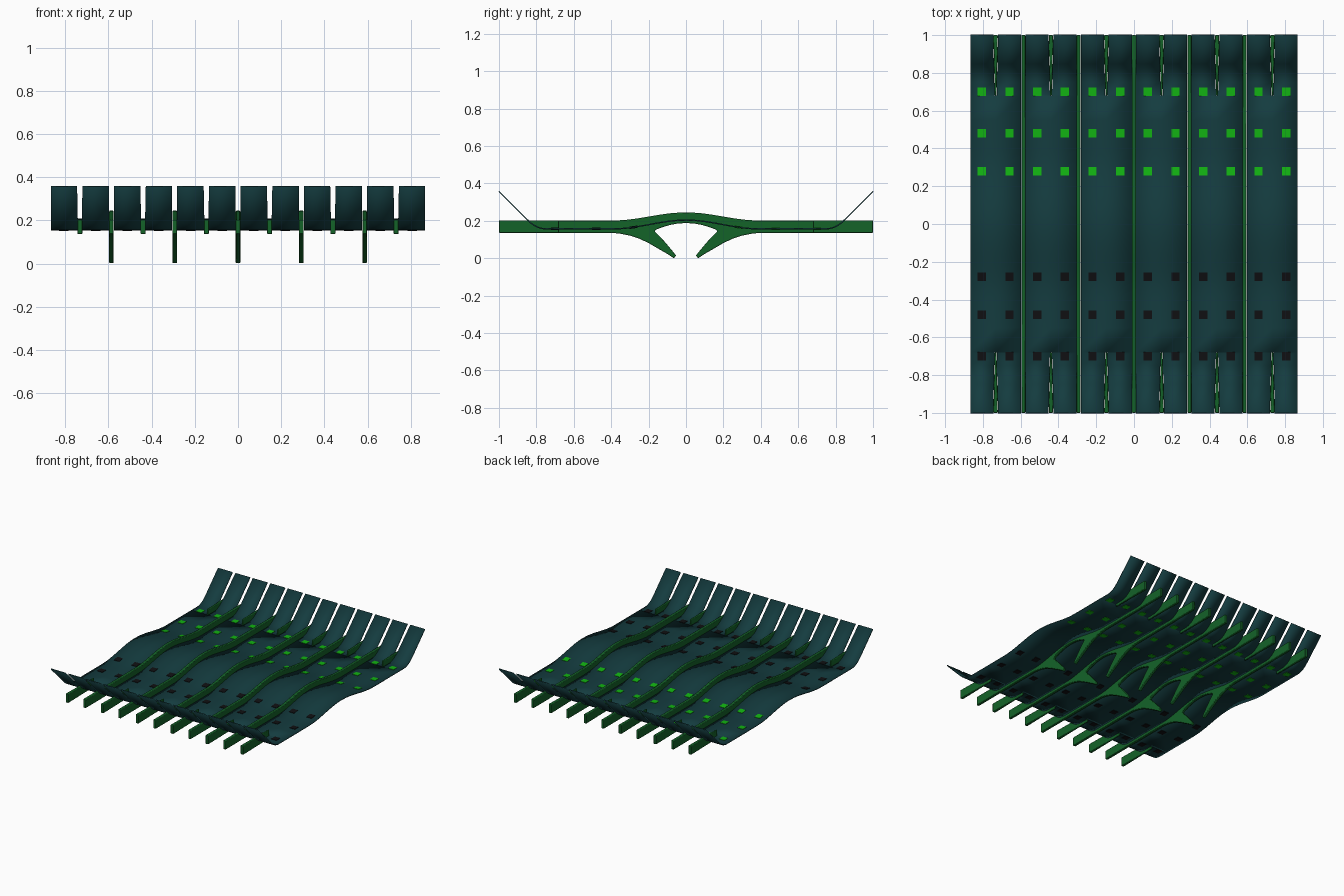
import bpy, bmesh, math

if "Cube" in bpy.data.objects:
    bpy.data.objects.remove(bpy.data.objects["Cube"])

STEP = 0.1465          # spacing of ribs and panels
HALF_W = 0.866         # half width of the canopy
SHORT_START = 0.68     # where short ribs begin


def material(name, rgb):
    m = bpy.data.materials.new(name)
    m.diffuse_color = (*rgb, 1)
    m.use_nodes = True
    m.node_tree.nodes["Principled BSDF"].inputs["Base Color"].default_value = m.diffuse_color
    return m


TEAL = material("dark teal", (0.007, 0.045, 0.05))
GREEN = material("rib green", (0.007, 0.125, 0.022))
LIME = material("bright green", (0.006, 0.45, 0.006))
BLACK = material("black", (0.005, 0.005, 0.006))


def finish(bm, name, mat, smooth=True):
    bmesh.ops.recalc_face_normals(bm, faces=bm.faces)
    me = bpy.data.meshes.new(name)
    bm.to_mesh(me)
    bm.free()
    ob = bpy.data.objects.new(name, me)
    bpy.context.collection.objects.link(ob)
    me.materials.append(mat)
    if smooth:
        bpy.ops.object.select_all(action='DESELECT')
        ob.select_set(True)
        bpy.context.view_layer.objects.active = ob
        bpy.ops.object.shade_smooth_by_angle(angle=math.radians(30))
    return ob


def hump(y):
    return 0.5 + 0.5 * math.cos(math.pi * min(abs(y) / 0.39, 1))


def sheet_z(y):
    # flat, humped in the middle, turned up 45 degrees at both ends
    a, r = abs(y), 0.05
    t = a - 0.80
    up = 0 if t < -r else t if t > r else (t + r) ** 2 / (4 * r)
    return 0.157 + 0.047 * hump(y) + up


# canopy sheet: twelve strips, joined where there is no slot
half = [0, .05, .1, .15, .2, .25, .3, .345, .39, .55, .679, .68, .75, .77, .79, .81, .83, .85, 1]
ys = [-y for y in half[:0:-1]] + half


def gap(slot, y):
    if abs(slot) == 6:
        return 0
    if slot % 2 == 0:
        return 0.0115
    t = (abs(y) - SHORT_START) / (1 - SHORT_START)
    return 0 if t < 0 else 0.006 + 0.0065 * t


bm = bmesh.new()
for i in range(-6, 6):
    rows = []
    for y in ys:
        x0 = max(i * STEP, -HALF_W) + gap(i, y)
        x1 = min((i + 1) * STEP, HALF_W) - gap(i + 1, y)
        rows.append([bm.verts.new((x, y, sheet_z(y))) for x in (x0, x1)])
    for a, b in zip(rows, rows[1:]):
        bm.faces.new((a[0], a[1], b[1], b[0]))
bmesh.ops.remove_doubles(bm, verts=bm.verts, dist=1e-5)
canopy = finish(bm, "canopy_sheet", TEAL)
s = canopy.modifiers.new("thickness", 'SOLIDIFY')
s.thickness, s.offset = 0.007, 0


def extrude_profile(name, pts, x, width):
    # pts are (y, z); width is a function of y
    bm = bmesh.new()
    sides = [[bm.verts.new((x + k * width(y) / 2, y, z)) for y, z in pts] for k in (-1, 1)]
    for side in sides:
        bm.faces.new(side)
    n = len(pts)
    for j in range(n):
        k = (j + 1) % n
        bm.faces.new((sides[0][j], sides[0][k], sides[1][k], sides[1][j]))
    ob = finish(bm, name, GREEN)
    b = ob.modifiers.new("edge", 'BEVEL')
    b.width, b.segments, b.limit_method = 0.004, 2, 'ANGLE'
    b.angle_limit = math.radians(50)
    return ob


# long ribs: arched beam with two curved legs leaning inward
top = [(-1 + 0.04 * i, 0) for i in range(51)]
top = [(y, 0.202 + 0.043 * hump(y)) for y, _ in top if abs(y) < 0.4 or abs(y) > 0.99]
under = [(1, .136), (.40, .136), (.35, .131), (.30, .121), (.25, .105), (.20, .081), (.15, .052),
         (.10, .023), (.065, 0), (.052, .014), (.08, .048), (.11, .084), (.14, .117), (.165, .142),
         (.167, .148), (.155, .155), (.12, .168), (.08, .179), (.04, .186)]
under = under + [(0, .188)] + [(-y, z) for y, z in under[::-1]]
for i in range(-4, 5, 2):
    extrude_profile("long_rib", top + under, i * STEP, lambda y: 0.021)

# short ribs: tapered beams at both ends
for i in range(-5, 6, 2):
    for d in (-1, 1):
        pts = [(d * a, z) for a, z in ((SHORT_START, .203), (1, .203), (1, .136), (SHORT_START, .136))]
        extrude_profile("short_rib", pts, i * STEP,
                        lambda y: 0.010 + 0.013 * (abs(y) - SHORT_START) / (1 - SHORT_START))

# small square panels set in the sheet: green at the back, black at the front
for label, d, mat in (("green_panels", 1, LIME), ("black_panels", -1, BLACK)):
    bm = bmesh.new()
    for a in (0.28, 0.48, 0.70):
        for i in range(-6, 6):
            box = bmesh.ops.create_cube(bm, size=1)["verts"]
            for v in box:
                y = d * a + v.co.y * 0.044
                v.co = ((i + 0.5) * STEP + v.co.x * 0.044, y, sheet_z(y) + v.co.z * 0.013)
    finish(bm, label, mat, smooth=False)
